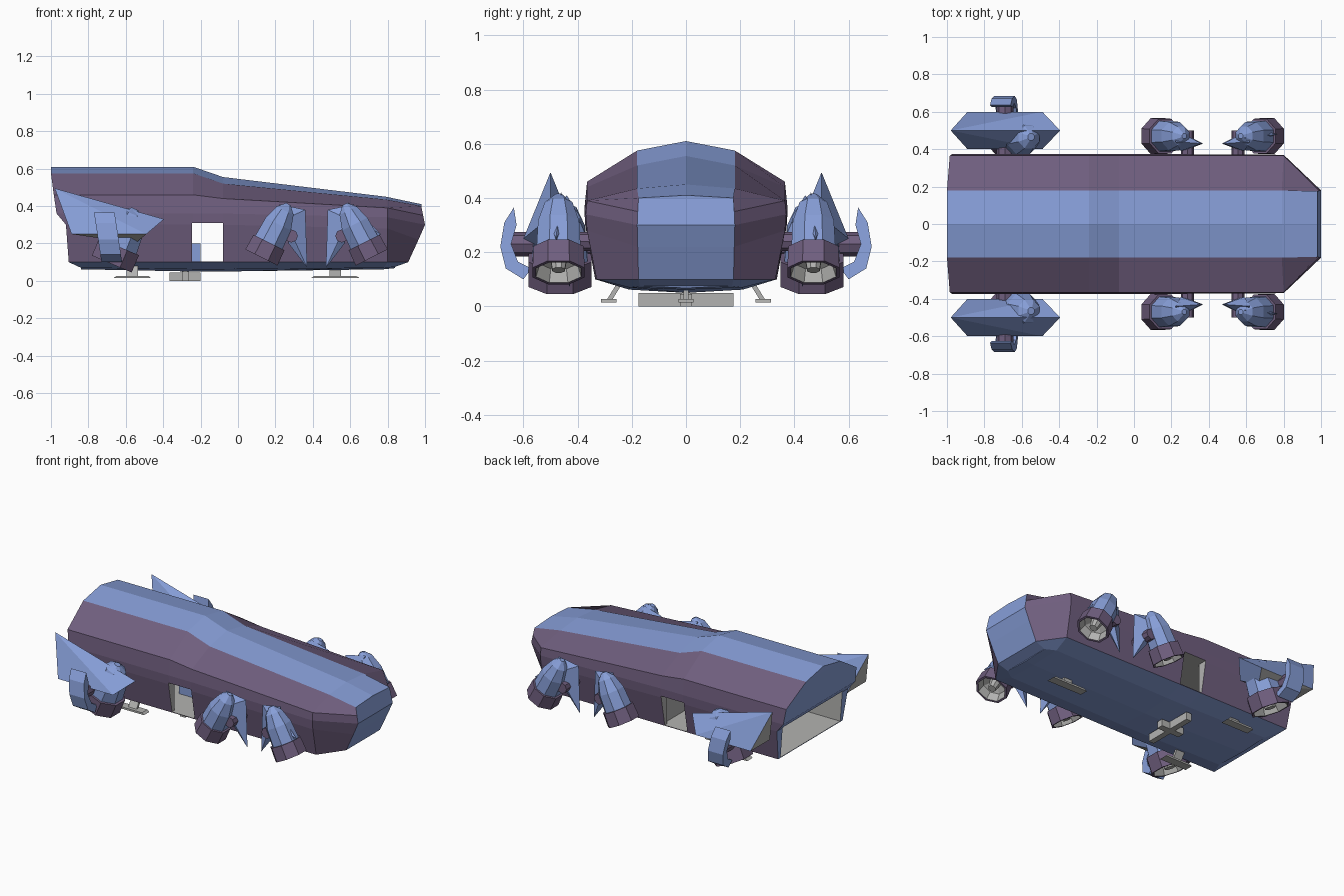
import bpy, bmesh, math
from mathutils import Vector

if "Cube" in bpy.data.objects:
    bpy.data.objects.remove(bpy.data.objects["Cube"])

def material(name, rgb):
    m = bpy.data.materials.new(name)
    m.diffuse_color = (*rgb, 1)
    m.use_nodes = True
    m.node_tree.nodes["Principled BSDF"].inputs["Base Color"].default_value = m.diffuse_color
    return m

MATS = [material("blue_panel", (0.24, 0.34, 0.68)),
        material("purple_plating", (0.16, 0.113, 0.21)),
        material("light_grey_metal", (0.45, 0.45, 0.44))]
BLUE, PURPLE, GREY = 0, 1, 2

def finish(name, bm):
    bmesh.ops.remove_doubles(bm, verts=bm.verts, dist=0.0005)
    bmesh.ops.recalc_face_normals(bm, faces=bm.faces)
    me = bpy.data.meshes.new(name)
    bm.to_mesh(me)
    bm.free()
    for m in MATS:
        me.materials.append(m)
    ob = bpy.data.objects.new(name, me)
    bpy.context.collection.objects.link(ob)
    return ob

def hull_of(name, pts, rule):
    """Convex faceted solid; rule is a colour or a function of the face normal."""
    bm = bmesh.new()
    for p in pts:
        bm.verts.new(p)
    r = bmesh.ops.convex_hull(bm, input=bm.verts)
    loose = [v for v in bm.verts if not v.link_faces]
    bmesh.ops.delete(bm, geom=loose, context='VERTS')
    bmesh.ops.recalc_face_normals(bm, faces=bm.faces)
    for f in bm.faces:
        f.normal_update()
        f.material_index = rule(f.normal) if callable(rule) else rule
    return finish(name, bm)

def box(name, x, y, z, mat):
    return hull_of(name, [(a, b, c) for a in x for b in y for c in z], mat)

def lathe(name, base, axis, profile, place, sides=8):
    """profile: (distance along axis, radius, colour of the band that follows)."""
    bm = bmesh.new()
    d = Vector((axis[0], 0, axis[1])).normalized()
    u, v = Vector((d.z, 0, -d.x)), Vector((0, 1, 0))
    rings = []
    for t, r, _ in profile:
        ring = []
        for i in range(sides):
            a = 2 * math.pi * (i + 0.5) / sides
            ring.append(bm.verts.new(place(Vector(base) + d * t + (u * math.cos(a) + v * math.sin(a)) * r)))
        rings.append(ring)
    for k in range(len(rings) - 1):
        for i in range(sides):
            j = (i + 1) % sides
            f = bm.faces.new((rings[k][i], rings[k][j], rings[k + 1][j], rings[k + 1][i]))
            f.material_index = profile[k][2]
    return finish(name, bm)

# Main hull: half cross-sections from roof centre to belly centre
def mid(x, top, shoulder):
    return [(x, 0, top), (x, .18, top - .035), (x, .365, shoulder), (x, .375, .36), (x, .372, .3),
            (x, .335, .1), (x, .21, .062), (x, 0, .05)]

stations = [
    [(-1, 0, .61), (-1, .18, .575), (-.985, .365, .46), (-.97, .375, .36), (-.92, .37, .3),
     (-.905, .335, .1), (-.84, .21, .07), (-.84, 0, .062)],
    mid(-.24, .61, .46),
    mid(-.08, .555, .44),
    [(.79, 0, .45), (.79, .18, .435), (.8, .365, .39), (.8, .37, .34), (.8, .365, .28),
     (.8, .33, .1), (.78, .21, .07), (.78, 0, .062)],
    [(.98, 0, .41), (.98, .175, .4), (.99, .178, .35), (1, .18, .3), (.965, .178, .22),
     (.91, .175, .1), (.84, .17, .075), (.84, 0, .068)]]
bm = bmesh.new()
rings = []
for s in stations:
    pts = s + [(x, -y, z) for x, y, z in s[-2:0:-1]]
    rings.append([bm.verts.new(p) for p in pts])
n = len(rings[0])
for a, b in zip(rings, rings[1:]):
    for i in range(n):
        bm.faces.new((a[i], a[(i + 1) % n], b[(i + 1) % n], b[i]))
for ring in (rings[0], rings[-1]):
    for i in range(n // 2):          # end caps as strips between left and right
        quad = []
        for v in (ring[i], ring[i + 1], ring[(n - i - 1) % n], ring[(n - i) % n]):
            if v not in quad:
                quad.append(v)
        if len(quad) > 2:
            bm.faces.new(quad)
for f in bm.faces:
    c = f.calc_center_median()
    f.material_index = BLUE if (abs(c.y) < .12 or c.z < .098) else PURPLE
hull = finish("hull", bm)

# Cabin, rear hatch and side doorways cut out of the hull
cutters = [box("cabin_cutter", (-1.1, -.06), (-.31, .31), (.104, .31), GREY),
           box("doorway_cutter", (-.245, -.08), (-.5, .5), (.104, .309), GREY)]
bpy.context.view_layer.objects.active = hull
for c in cutters:
    c.hide_render = True
    m = hull.modifiers.new("cut", 'BOOLEAN')
    m.operation, m.solver, m.object = 'DIFFERENCE', 'EXACT', c
    bpy.ops.object.modifier_apply(modifier=m.name)
for c in cutters:
    bpy.data.objects.remove(c)
box("cabin_seat", (-.36, -.2), (-.1, .1), (.1, .2), BLUE)

# Engine profiles: hub, recessed nozzle, purple skirt, blue casing, blunt top
front_profile = [(.01, 0, GREY), (.01, .025, GREY), (.07, .035, GREY), (.05, .075, GREY), (0, .09, PURPLE),
                 (0, .104, PURPLE), (.09, .1, PURPLE), (.09, .088, BLUE), (.2, .082, BLUE),
                 (.28, .055, BLUE), (.32, .015, BLUE), (.32, 0, BLUE)]
rear_profile = [(.01, 0, GREY), (.01, .035, GREY), (.08, .045, GREY), (.05, .095, GREY), (0, .112, PURPLE),
                (0, .125, PURPLE), (.1, .125, PURPLE), (.1, .11, BLUE), (.21, .1, BLUE),
                (.29, .065, BLUE), (.32, .02, BLUE), (.32, 0, BLUE)]

for side, s in (("left", 1), ("right", -1)):
    # Front pair of engines, the second mirrored lengthwise
    for pos, mirrored in (("mid", False), ("front", True)):
        def place(p):
            x, y, z = p
            return (.84 - x if mirrored else x, s * y, z)
        tag = f"{pos}_{side}"
        lathe(f"engine_{tag}", (.125, .47, .125), (.45, .89), front_profile, place)
        fin = [(.22, .44, .41), (.36, .43, .38), (.37, .43, .07), (.27, .44, .2),
               (.25, .39, .33), (.25, .49, .33), (.29, .4, .22), (.29, .46, .22)]
        hull_of(f"fin_{tag}", [place(p) for p in fin], BLUE)
        hull_of(f"joint_{tag}", [place((.285 + .035 * math.cos(a * math.pi / 4), y,
                .24 + .035 * math.sin(a * math.pi / 4))) for a in range(8) for y in (.35, .5)], PURPLE)
    # Forward spike on the front engine
    hull_of(f"spike_front_{side}", [(.59, s * .46, .42), (.765, s * .48, .25), (.66, s * .47, .2),
            (.62, s * .43, .33), (.62, s * .51, .33)], BLUE)

    # Rear engine with its pointed cowl
    def place_rear(p):
        return (p[0], s * p[1], p[2])
    lathe(f"engine_rear_{side}", (-.675, .465, .09), (.39, .92), rear_profile, place_rear)
    cowl = [(-.98, .5, .495), (-.395, .5, .33)]
    cowl += [(x, y, z) for x, z in ((-.89, .25), (-.49, .25)) for y in (.4, .6)] + [(-.55, .5, .2)]
    hull_of(f"cowl_rear_{side}", [place_rear(p) for p in cowl],
            lambda nrm: GREY if nrm.x < -.8 or nrm.z < -.8 else BLUE)
    hull_of(f"axle_rear_{side}", [place_rear((-.69 + .045 * math.cos(a * math.pi / 4), y,
            .23 + .045 * math.sin(a * math.pi / 4))) for a in range(8) for y in (.35, .65)], PURPLE)

    # Crescent guard outside the rear engine
    arc = [(.635, .365), (.67, .31), (.685, .22), (.665, .14), (.6, .1),
           (.57, .14), (.62, .165), (.645, .23), (.625, .3)]
    bm = bmesh.new()
    f = bm.faces.new([bm.verts.new((-.76 + (.3 - z) * .15, s * y, z)) for y, z in arc])
    r = bmesh.ops.extrude_face_region(bm, geom=[f])
    bmesh.ops.translate(bm, vec=(.11, 0, 0), verts=[v for v in r["geom"] if isinstance(v, bmesh.types.BMVert)])
    finish(f"guard_rear_{side}", bm)

# Landing feet: tapered pad and slanted strut
def foot(name, x, y, half, dy):
    pad = [(x + a * half, y + b * .028, z) for a, z in ((1, .015), (.85, .027)) for a in (a, -a) for b in (1, -1)]
    hull_of(name + "_pad", pad, GREY)
    strut = [(x + a * .03, y + b * .01 + o, z) for a in (1, -1) for b in (1, -1) for o, z in ((0, .02), (dy, .085))]
    hull_of(name + "_strut", strut, GREY)

foot("front_foot", .52, 0, .13, 0)
foot("rear_foot_left", -.565, .285, .1, -.04)
foot("rear_foot_right", -.565, -.285, .1, .04)

# Cross-shaped belly support
box("belly_cross_long", (-.365, -.2), (-.022, .022), (0, .045), GREY)
box("belly_cross_wide", (-.3, -.262), (-.175, .175), (0, .05), GREY)
box("belly_post", (-.295, -.267), (-.014, .014), (.04, .07), GREY)
